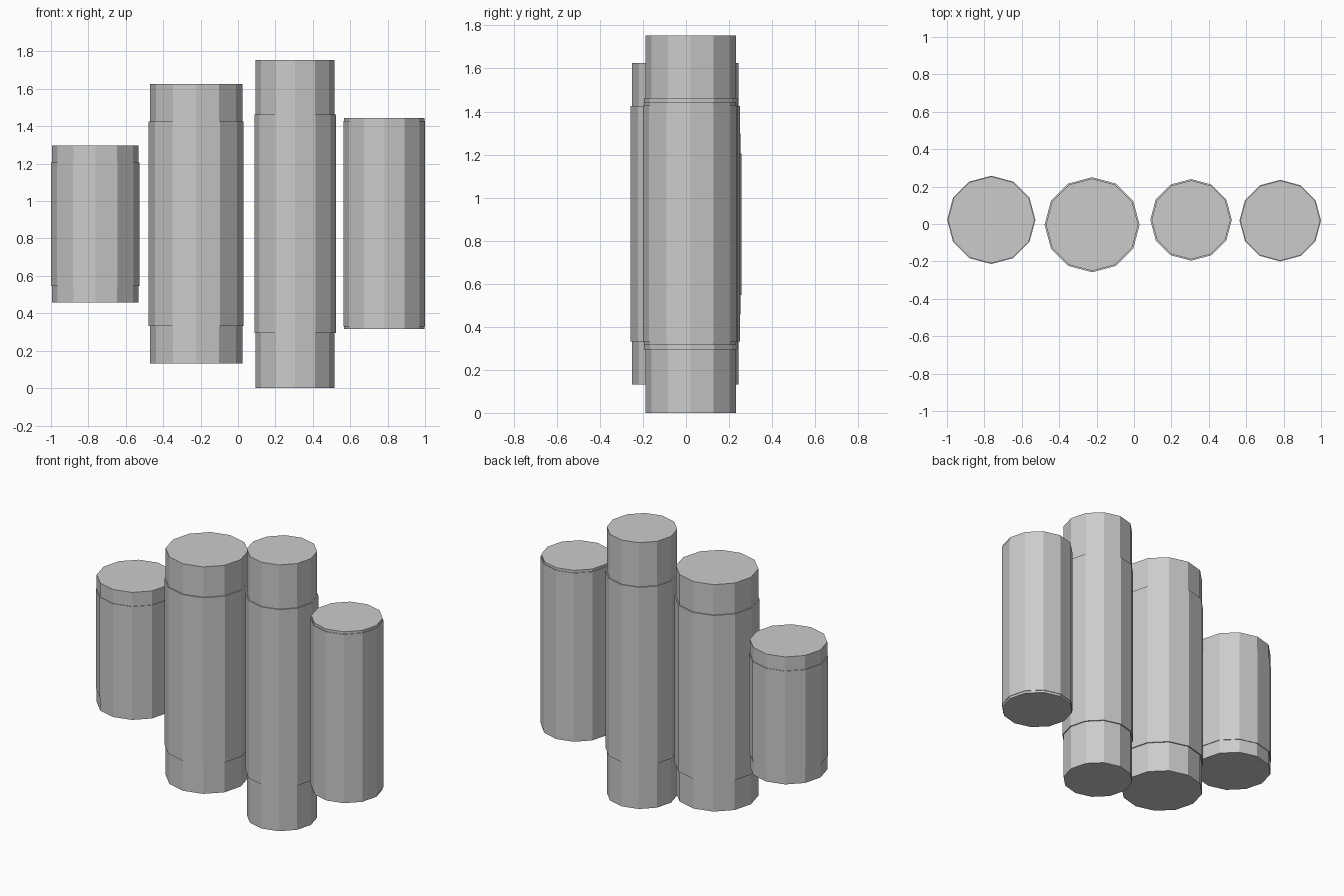
import bpy
from math import pi

if "Cube" in bpy.data.objects:
    bpy.data.objects.remove(bpy.data.objects["Cube"])

def rod(name, x, y, r, z0, z1):
    """Twelve-sided flat-shaded cylinder with corners on the x and y axes."""
    bpy.ops.mesh.primitive_cylinder_add(
        vertices=12, radius=r, depth=z1 - z0,
        location=(x, y, (z0 + z1) / 2))
    bpy.context.object.name = name

# x, y, core radius, core bottom, core top, sleeve radius, sleeve bottom, sleeve top
bundle = [
    (-0.763, 0.022, 0.232, 0.457, 1.297, 0.236, 0.547, 1.205),
    (-0.224, -0.004, 0.247, 0.131, 1.626, 0.254, 0.331, 1.426),
    (0.305, 0.022, 0.211, 0.0, 1.754, 0.218, 0.294, 1.463),
    (0.782, 0.018, 0.214, 0.315, 1.444, 0.218, 0.330, 1.428),
]

# Each column is a core with a slightly wider sleeve around its middle
for i, (x, y, r, z0, z1, sr, s0, s1) in enumerate(bundle, 1):
    rod(f"column_core_{i}", x, y, r, z0, z1)
    rod(f"column_sleeve_{i}", x, y, sr, s0, s1)
